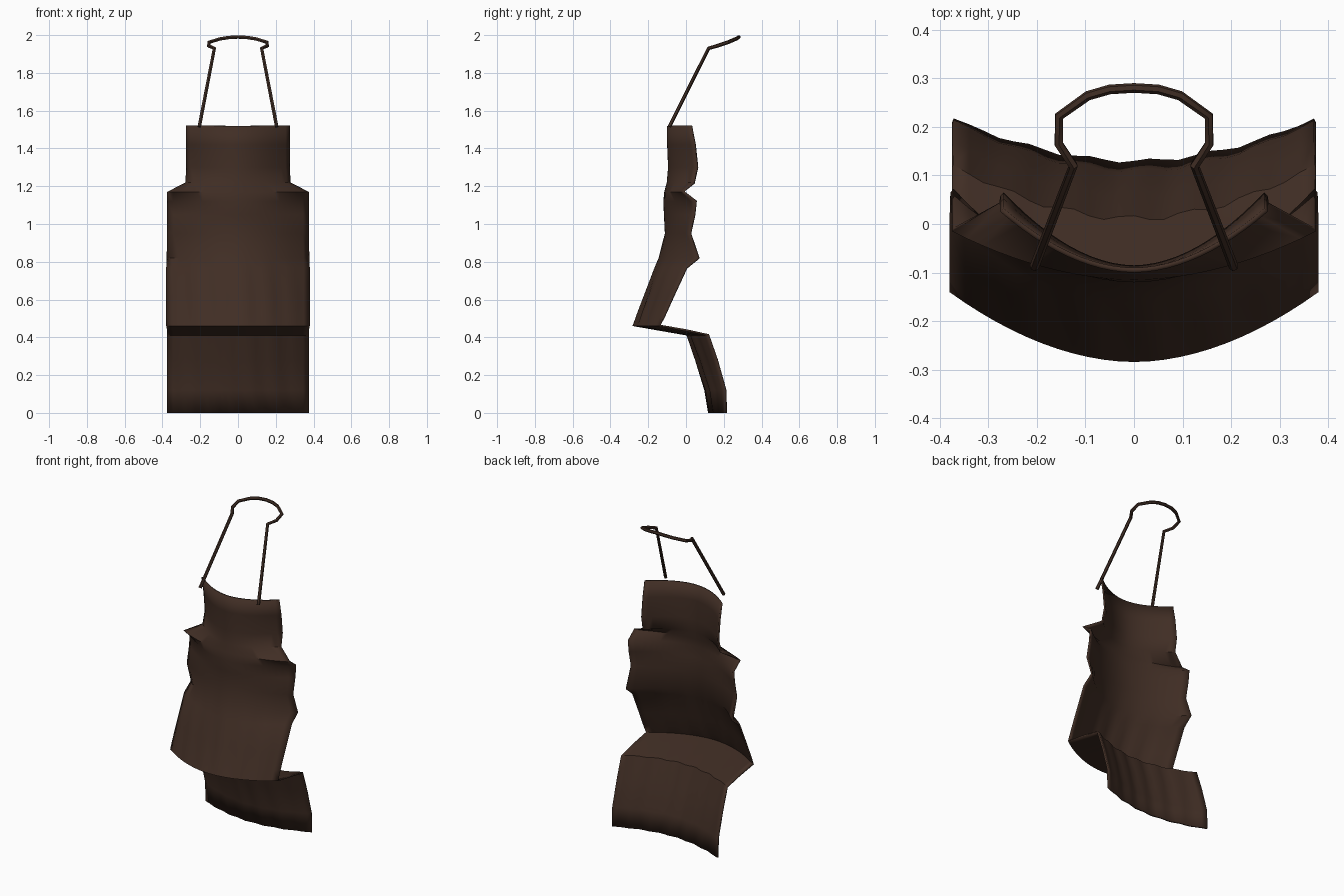
import bpy, math

if "Cube" in bpy.data.objects:
    bpy.data.objects.remove(bpy.data.objects["Cube"])

leather = bpy.data.materials.new("dark_brown_leather")
leather.diffuse_color = (0.052, 0.027, 0.018, 1)
leather.use_nodes = True
leather.node_tree.nodes["Principled BSDF"].inputs["Base Color"].default_value = leather.diffuse_color

# Sheet rows: height, half width, y at centre, y at side edge, ripple depth
ROWS = [
    (1.52, 0.275, -0.100, 0.025, 0.0),
    (1.42, 0.275, -0.100, 0.045, 0.0),
    (1.30, 0.275, -0.095, 0.058, 0.0),
    (1.22, 0.278, -0.102, 0.040, 0.0),
    (1.17, 0.375, -0.115, -0.015, 0.0),
    (1.12, 0.375, -0.120, 0.050, 0.0),
    (1.05, 0.375, -0.117, 0.042, 0.0),
    (0.95, 0.375, -0.112, 0.020, 0.0),
    (0.82, 0.378, -0.145, 0.065, 0.0),
    (0.77, 0.380, -0.165, 0.000, 0.002),
    (0.62, 0.380, -0.220, -0.070, 0.005),
    (0.52, 0.380, -0.258, -0.115, 0.006),
    (0.46, 0.380, -0.284, -0.140, 0.0),
    (0.435, 0.375, -0.140, -0.010, 0.003),
    (0.41, 0.375, 0.005, 0.115, 0.006),
    (0.28, 0.375, 0.050, 0.160, 0.006),
    (0.12, 0.375, 0.100, 0.205, 0.005),
    (0.00, 0.375, 0.120, 0.208, 0.004),
]
COLS = 24


def finish(obj, angle):
    bpy.ops.object.select_all(action='DESELECT')
    obj.select_set(True)
    bpy.context.view_layer.objects.active = obj
    bpy.ops.object.shade_smooth_by_angle(angle=math.radians(angle))


# Apron sheet: each row bows forward around the body
verts, faces = [], []
for z, w, yc, ye, ripple in ROWS:
    for i in range(COLS + 1):
        t = 2 * i / COLS - 1
        wave = ripple * math.sin(19 * t + 5 * z) * (1 - t ** 6)
        verts.append((w * t, yc + (ye - yc) * abs(t) ** 1.9 + wave, z))
n = COLS + 1
for r in range(len(ROWS) - 1):
    for i in range(COLS):
        a = r * n + i
        faces.append((a, a + n, a + n + 1, a + 1))
mesh = bpy.data.meshes.new("apron_sheet")
mesh.from_pydata(verts, [], faces)
mesh.materials.append(leather)
apron = bpy.data.objects.new("apron_sheet", mesh)
bpy.context.collection.objects.link(apron)
finish(apron, 50)
solid = apron.modifiers.new("thickness", 'SOLIDIFY')
solid.thickness = 0.01
solid.offset = -1

# Neck strap: one half path, mirrored into a full loop
half = [(0.205, -0.088, 1.515), (0.125, 0.120, 1.930), (0.155, 0.165, 1.943),
        (0.154, 0.222, 1.962), (0.095, 0.264, 1.980), (0.050, 0.277, 1.987)]
path = half + [(0, 0.280, 1.990)] + [(-x, y, z) for x, y, z in reversed(half)]
curve = bpy.data.curves.new("neck_strap", 'CURVE')
curve.dimensions = '3D'
curve.bevel_depth = 0.010
curve.bevel_resolution = 1
curve.use_fill_caps = True
spline = curve.splines.new('POLY')
spline.points.add(len(path) - 1)
for point, co in zip(spline.points, path):
    point.co = (*co, 1)
curve.materials.append(leather)
strap = bpy.data.objects.new("neck_strap", curve)
bpy.context.collection.objects.link(strap)
bpy.context.view_layer.objects.active = strap
strap.select_set(True)
apron.select_set(False)
bpy.ops.object.convert(target='MESH')
finish(bpy.context.view_layer.objects.active, 40)
